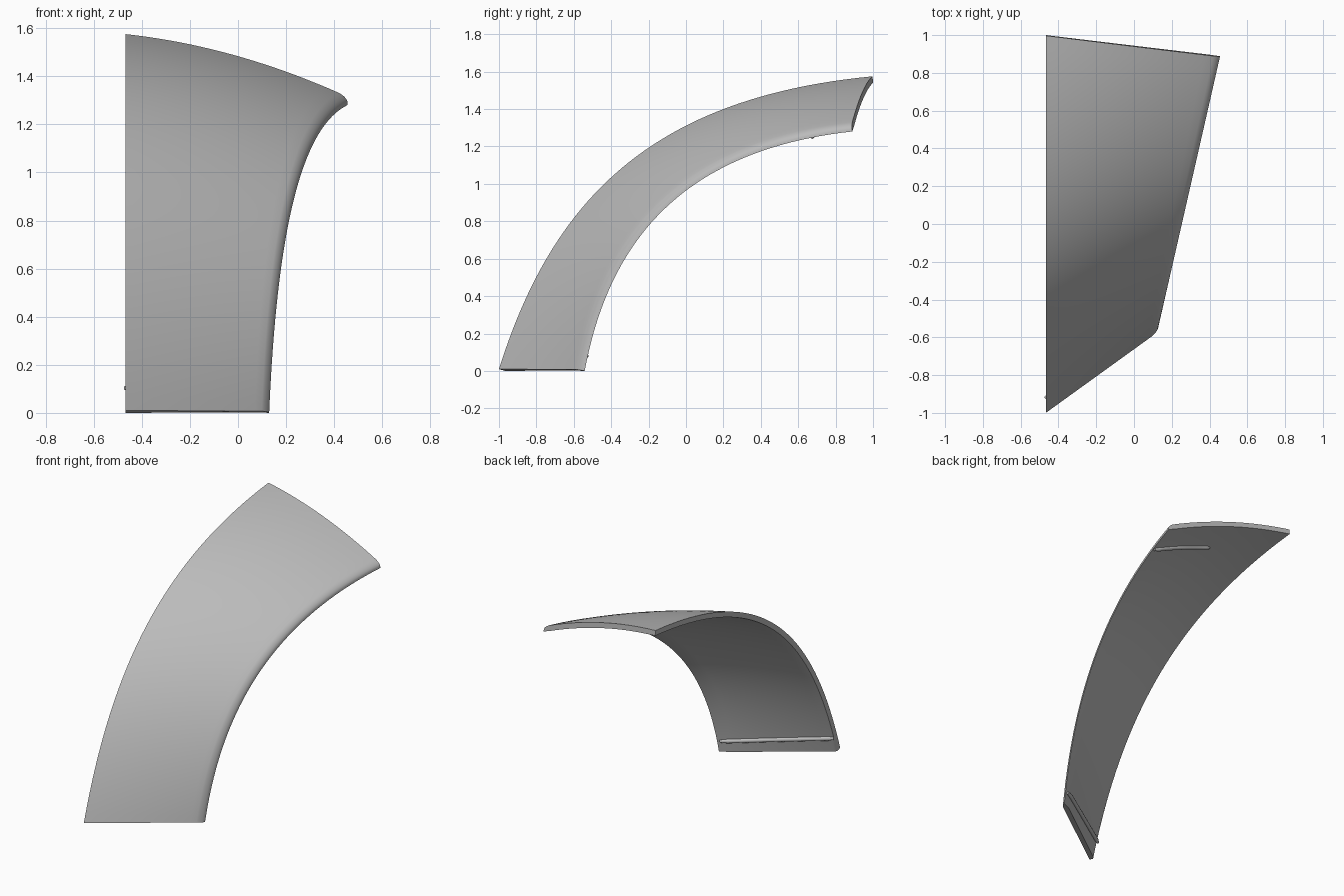
import bpy, bmesh, math
from mathutils import Vector

cube = bpy.data.objects.get("Cube")
if cube:
    bpy.data.objects.remove(cube, do_unlink=True)

THICK = 0.035
ROWS, COLS = 48, 20

grey = bpy.data.materials.new("light_grey")
grey.use_nodes = True
grey.diffuse_color = (0.5, 0.5, 0.5, 1)
grey.node_tree.nodes["Principled BSDF"].inputs["Base Color"].default_value = (0.5, 0.5, 0.5, 1)

# Side edges of the panel as (y, z) Bezier control points
STRAIGHT_EDGE = [(-1, 0.01), (-0.72, 0.90), (-0.20, 1.46), (0.997, 1.575)]
FLARED_EDGE = [(-0.575, 0.007), (-0.45, 0.68), (-0.07, 1.21), (0.885, 1.315)]
FLARE_DIR = Vector((0.333, 1.46, 0)).normalized()


def bezier(pts, t):
    s = 1 - t
    weights = (s**3, 3 * s * s * t, 3 * s * t * t, t**3)
    return [sum(w * p[i] for w, p in zip(weights, pts)) for i in (0, 1)]


def outer(u, t):
    """Point on the outer skin: u across, t from foot to top."""
    ya, za = bezier(STRAIGHT_EDGE, t)
    yb, zb = bezier(FLARED_EDGE, t)
    a = Vector((-0.467, ya, za))
    b = Vector((0.122 + (yb + 0.575) * 0.228, yb, zb))
    p = a.lerp(b, u)
    p.z += 0.16 * u * (1 - u) * t
    return p


def inward(u, t):
    """Direction through the thickness, kept in the cut plane at both sides."""
    e = 0.002
    du = outer(u + e, t) - outer(u - e, t)
    dt = outer(u, t + e) - outer(u, t - e)
    n = dt.cross(du).normalized()
    if u < 0.001:
        n.x = 0
    elif u > 0.95:
        side = Vector((FLARE_DIR.y, -FLARE_DIR.x, 0))
        n -= side * n.dot(side) * (u - 0.95) / 0.05
    return n.normalized()


def skin(u, t, depth):
    return outer(u, t) + inward(u, t) * depth


# Curved panel: closed cross-sections swept from foot to top
section = [(0.96 * i / COLS, 0) for i in range(COLS + 1)]
for k in range(1, 5):
    a = k / 4 * math.pi / 2
    section.append((0.96 + 0.04 * math.sin(a), 0.022 * (1 - math.cos(a))))
section += [(1 - i / COLS, THICK) for i in range(COLS + 1)]

bm = bmesh.new()
rings = [[bm.verts.new(skin(u, r / ROWS, d)) for u, d in section] for r in range(ROWS + 1)]
n = len(section)
for low, high in zip(rings, rings[1:]):
    for i in range(n):
        j = (i + 1) % n
        bm.faces.new((low[i], low[j], high[j], high[i]))
bm.faces.new(rings[0])
bm.faces.new(rings[-1])
bmesh.ops.recalc_face_normals(bm, faces=bm.faces[:])
mesh = bpy.data.meshes.new("curved_panel")
bm.to_mesh(mesh)
bm.free()
mesh.materials.append(grey)
panel = bpy.data.objects.new("curved_panel", mesh)
bpy.context.collection.objects.link(panel)
bpy.context.view_layer.objects.active = panel
panel.select_set(True)
bpy.ops.object.shade_smooth_by_angle(angle=math.radians(35))
panel.select_set(False)


# Round ribs following the inner skin
def rib(name, t, u_start, u_end):
    count = 24
    curve = bpy.data.curves.new(name, "CURVE")
    curve.dimensions = "3D"
    curve.bevel_depth = 0.014
    curve.bevel_resolution = 3
    curve.use_fill_caps = True
    line = curve.splines.new("POLY")
    line.points.add(count)
    for i, point in enumerate(line.points):
        u = u_start + (u_end - u_start) * i / count
        point.co = (*skin(u, t, THICK + 0.003), 1)
        point.radius = 0.6 if i in (0, count) else 1
    curve.materials.append(grey)
    bpy.context.collection.objects.link(bpy.data.objects.new(name, curve))


rib("foot_rib", 0.04, 0.03, 0.985)
rib("top_rib", 0.92, 0.5, 0.99)
